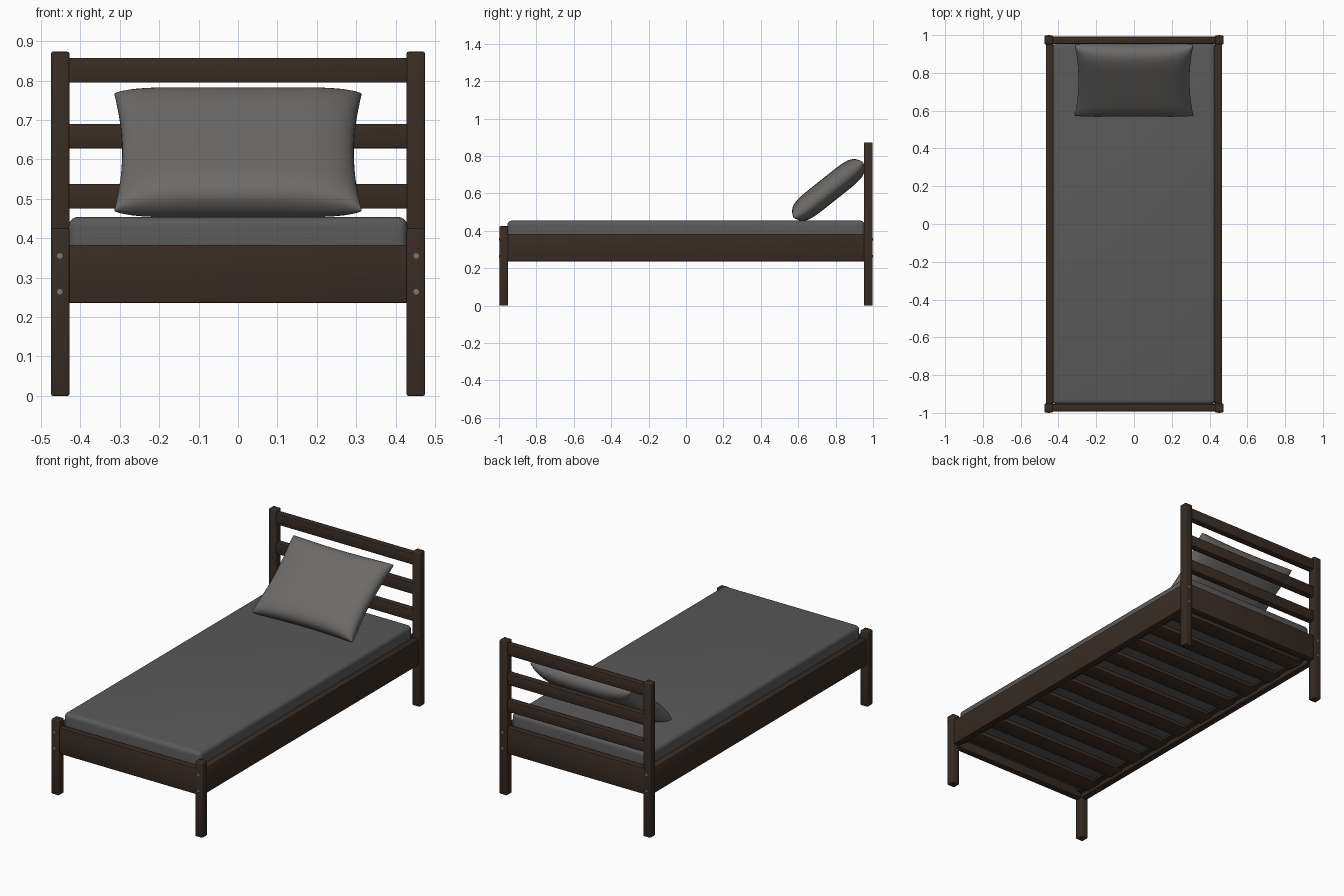
import bpy, bmesh, math
from mathutils import Matrix, Vector

if "Cube" in bpy.data.objects:
    bpy.data.objects.remove(bpy.data.objects["Cube"])


def material(name, rgb):
    m = bpy.data.materials.new(name)
    m.diffuse_color = (*rgb, 1)
    m.use_nodes = True
    m.node_tree.nodes["Principled BSDF"].inputs["Base Color"].default_value = m.diffuse_color
    return m


WOOD = material("dark_wood", (0.039, 0.025, 0.018))
SLAT = material("slat_wood", (0.05, 0.028, 0.018))
CLOTH = material("mattress_cloth", (0.1, 0.1, 0.1))
LINEN = material("pillow_cloth", (0.15, 0.145, 0.14))
METAL = material("bolt_metal", (0.2, 0.19, 0.18))


def finish(name, bm, mat):
    mesh = bpy.data.meshes.new(name)
    bm.to_mesh(mesh)
    bm.free()
    mesh.materials.append(mat)
    ob = bpy.data.objects.new(name, mesh)
    bpy.context.collection.objects.link(ob)
    bpy.ops.object.select_all(action='DESELECT')
    ob.select_set(True)
    bpy.context.view_layer.objects.active = ob
    return ob


def box(name, x, y, z, mat=WOOD, bevel=0.003, segments=2):
    """Bevelled box from (min, max) ranges."""
    bm = bmesh.new()
    bmesh.ops.create_cube(bm, size=1)
    for v in bm.verts:
        v.co = Vector([(a + b) / 2 + c * (b - a) for (a, b), c in zip((x, y, z), v.co)])
    bmesh.ops.bevel(bm, geom=bm.edges[:], offset=bevel, segments=segments,
                    profile=0.5, affect='EDGES')
    ob = finish(name, bm, mat)
    bpy.ops.object.shade_smooth_by_angle(angle=math.radians(50))
    return ob


# Posts and bolts
for end, sy, top in (("foot", -1, 0.424), ("head", 1, 0.873)):
    for side, sx in (("left", -1), ("right", 1)):
        box(f"{end}_post_{side}", sorted((sx * 0.428, sx * 0.474)),
            sorted((sy * 0.951, sy * 0.997)), (0, top), bevel=0.004)
        for i, z in enumerate((0.264, 0.355)):
            bm = bmesh.new()
            bmesh.ops.create_cone(bm, cap_ends=True, segments=20, radius1=0.007,
                                  radius2=0.007, depth=0.006,
                                  matrix=Matrix.Translation((sx * 0.452, sy * 0.997, z))
                                  @ Matrix.Rotation(math.pi / 2, 4, 'X'))
            finish(f"{end}_bolt_{side}_{i + 1}", bm, METAL)
            bpy.ops.object.shade_smooth_by_angle()
    # End rails
    box(f"{end}_rail", (-0.432, 0.432), sorted((sy * 0.954, sy * 0.992)), (0.236, 0.383))

# Headboard slats
for i, (z0, z1) in enumerate(((0.475, 0.538), (0.628, 0.69), (0.795, 0.857))):
    box(f"headboard_slat_{i + 1}", (-0.432, 0.432), (0.954, 0.992), (z0, z1))

# Side rails and inner ledgers
for side, sx in (("left", -1), ("right", 1)):
    box(f"side_rail_{side}", sorted((sx * 0.429, sx * 0.467)), (-0.954, 0.954), (0.236, 0.383))
    box(f"ledger_{side}", sorted((sx * 0.395, sx * 0.431)), (-0.95, 0.95), (0.262, 0.275))

# Bed base slats
COUNT = 10
for i in range(COUNT):
    y = -0.85 + 1.7 * i / (COUNT - 1)
    box(f"base_slat_{i + 1}", (-0.43, 0.43), (y - 0.05, y + 0.05), (0.254, 0.275), SLAT)

# Mattress
box("mattress", (-0.43, 0.43), (-0.955, 0.955), (0.276, 0.454), CLOTH, 0.024, 5)

# Pillow: two puffed sheets sharing a pinched seam
bm = bmesh.new()
NU, NV = 36, 28
for face in (1, -1):
    grid = []
    for j in range(NV + 1):
        v = math.sin(math.pi / 2 * (2 * j / NV - 1))
        row = []
        for i in range(NU + 1):
            u = math.sin(math.pi / 2 * (2 * i / NU - 1))
            px = u * (0.294 + 0.02 * v * v)
            py = v * (0.226 + 0.012 * u * u)
            puff = max(0, (1 - u ** 4) * (1 - v ** 6)) ** 0.42
            row.append(bm.verts.new((px, py, face * 0.066 * puff)))
        grid.append(row)
    for j in range(NV):
        for i in range(NU):
            q = [grid[j][i], grid[j][i + 1], grid[j + 1][i + 1], grid[j + 1][i]]
            bm.faces.new(q if face > 0 else q[::-1])
bmesh.ops.remove_doubles(bm, verts=bm.verts[:], dist=0.00005)
bmesh.ops.transform(bm, verts=bm.verts[:], matrix=Matrix.Translation((0, 0.761, 0.618))
                    @ Matrix.Rotation(math.radians(38.5), 4, 'X'))
finish("pillow", bm, LINEN)
bpy.ops.object.shade_smooth()
